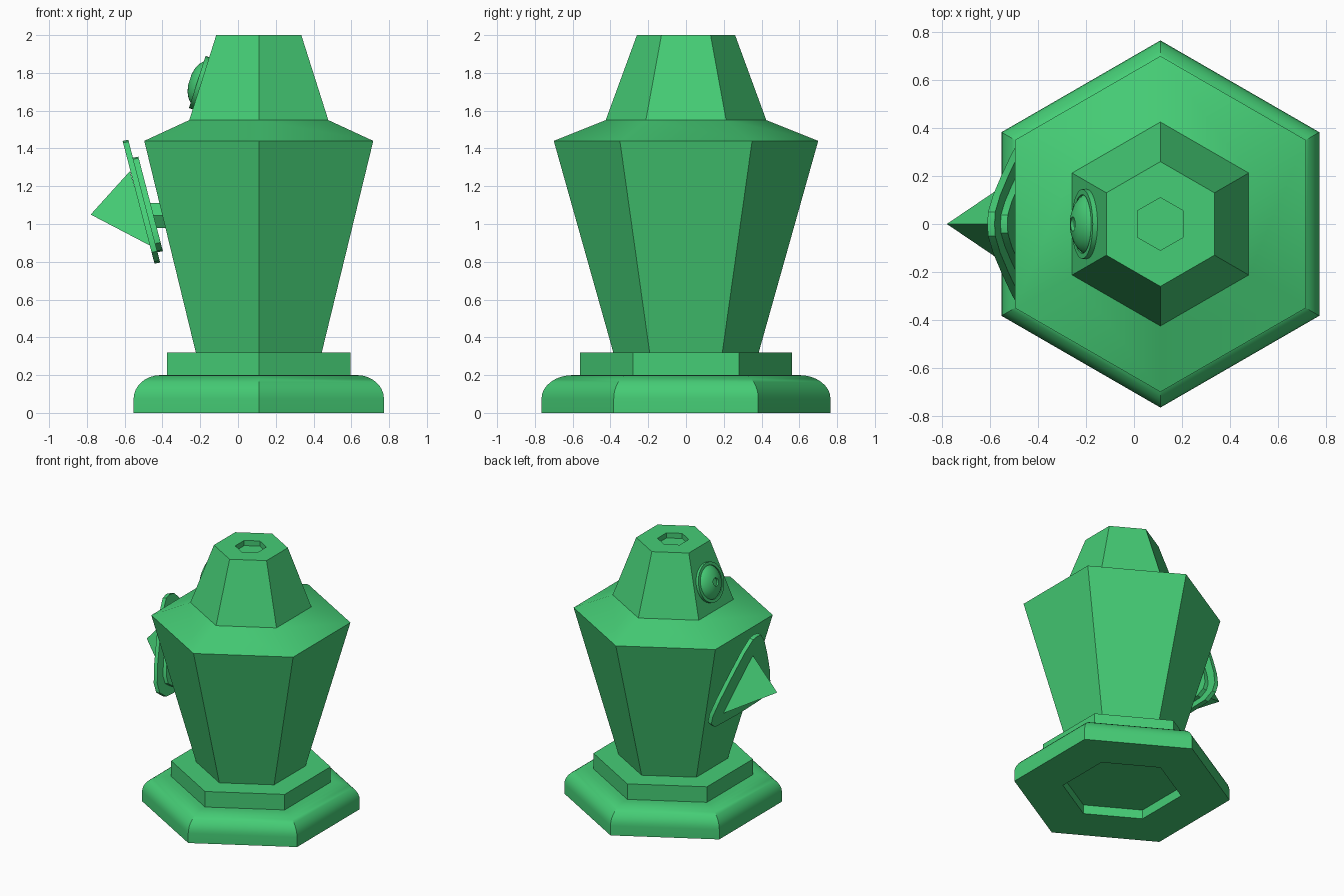
import bpy, bmesh, math
from mathutils import Matrix, Vector

if "Cube" in bpy.data.objects:
    bpy.data.objects.remove(bpy.data.objects["Cube"])

green = bpy.data.materials.new("green")
green.diffuse_color = (0.06, 0.61, 0.18, 1)
green.use_nodes = True
green.node_tree.nodes["Principled BSDF"].inputs["Base Color"].default_value = green.diffuse_color
CX = 0.11  # hexagonal axis of the body


def finish(name, bm, matrix=Matrix()):
    bmesh.ops.remove_doubles(bm, verts=bm.verts, dist=1e-5)
    bmesh.ops.recalc_face_normals(bm, faces=bm.faces)
    bm.transform(matrix)
    mesh = bpy.data.meshes.new(name)
    bm.to_mesh(mesh)
    bm.free()
    mesh.materials.append(green)
    ob = bpy.data.objects.new(name, mesh)
    bpy.context.collection.objects.link(ob)
    bpy.ops.object.select_all(action='DESELECT')
    ob.select_set(True)
    bpy.context.view_layer.objects.active = ob
    bpy.ops.object.shade_smooth_by_angle(angle=math.radians(30))
    return ob


def lathe(name, profile, sides, matrix):
    """Spin a (radius, height) profile; a zero radius closes an end."""
    bm = bmesh.new()
    rings = []
    for r, h in profile:
        if r == 0:
            rings.append([bm.verts.new((0, 0, h))] * sides)
        else:
            rings.append([bm.verts.new((r * math.sin(t), r * math.cos(t), h))
                          for t in (2 * math.pi * i / sides for i in range(sides))])
    for lo, hi in zip(rings, rings[1:]):
        for i in range(sides):
            j = (i + 1) % sides
            quad = list(dict.fromkeys((lo[i], lo[j], hi[j], hi[i])))
            if len(quad) > 2:
                bm.faces.new(quad)
    return finish(name, bm, matrix)


def frame(origin, normal):
    """Local z along the normal, local x along world y."""
    n = Vector(normal).normalized()
    u = Vector((0, 1, 0))
    m = Matrix((u, n.cross(u), n)).transposed().to_4x4()
    m.translation = origin
    return m


axis = Matrix.Translation((CX, 0, 0))

# rounded hexagonal base with recessed underside, plus step
arc = [(0.60 + 0.165 * math.cos(t), 0.075 + 0.125 * math.sin(t))
       for t in (math.pi / 2 * i / 8 for i in range(9))]
lathe("pedestal", [(0, 0.07), (0.42, 0.07), (0.42, 0), (0.765, 0)] + arc
      + [(0.56, 0.2), (0.56, 0.32), (0, 0.32)], 6, axis)

# flared body, shoulder and tapered top with a socket
lathe("body", [(0, 0.32), (0.385, 0.32), (0.70, 1.44), (0.425, 1.55), (0.26, 2.0),
               (0.11, 2.0), (0.11, 1.96), (0, 1.96)], 6, axis)

# domed round fitting on the upper face
lathe("round_fitting", [(0, -0.01), (0.145, -0.01), (0.145, 0.022), (0.122, 0.022),
                        (0.122, 0.012), (0.112, 0.026), (0.092, 0.042), (0.065, 0.055),
                        (0.03, 0.063), (0.03, 0.048), (0, 0.048)],
      32, frame((-0.195, 0, 1.745), (-0.95, 0, 0.304)))

# stem that holds the spiked shield
lathe("stem", [(0, 0), (0.075, 0), (0.075, 0.19), (0, 0.19)], 6,
      Matrix.Translation((-0.30, 0, 1.045)) @ Matrix.Rotation(-math.pi / 2, 4, 'Y'))

# shield plates: rounded triangles leaning with the body face
HALF = [(0.05, 1.43), (0.12, 1.35), (0.20, 1.22), (0.30, 1.04),
        (0.35, 0.92), (0.345, 0.85), (0.28, 0.80)]


def plate(name, scale, z_low, x_shift):
    bm = bmesh.new()
    outline = [(0, 1.44)] + HALF + [(0, 0.79)] + [(-y, z) for y, z in reversed(HALF)]
    verts = []
    for y, z in outline:
        z = z_low + (z - 0.79) * scale
        verts.append(bm.verts.new((x_shift - 0.44 - 0.26 * (z - 0.79), y * scale, z)))
    face = bm.faces.new(verts)
    ext = bmesh.ops.extrude_face_region(bm, geom=[face])["geom"]
    bmesh.ops.translate(bm, vec=(0.03, 0, 0.006),
                        verts=[v for v in ext if isinstance(v, bmesh.types.BMVert)])
    # extrusion keeps the source face, so the slab is closed
    return finish(name, bm)


plate("front_plate", 1.0, 0.79, -0.002)
plate("rear_plate", 0.77, 0.85, 0.028)

# three-sided spike
bm = bmesh.new()
tip, top, left, right = [bm.verts.new(p) for p in
                         ((-0.78, 0, 1.05), (-0.572, 0, 1.28),
                          (-0.455, 0.22, 0.88), (-0.455, -0.22, 0.88))]
for tri in ((tip, top, left), (tip, left, right), (tip, right, top), (top, left, right)):
    bm.faces.new(tri)
finish("spike", bm)
